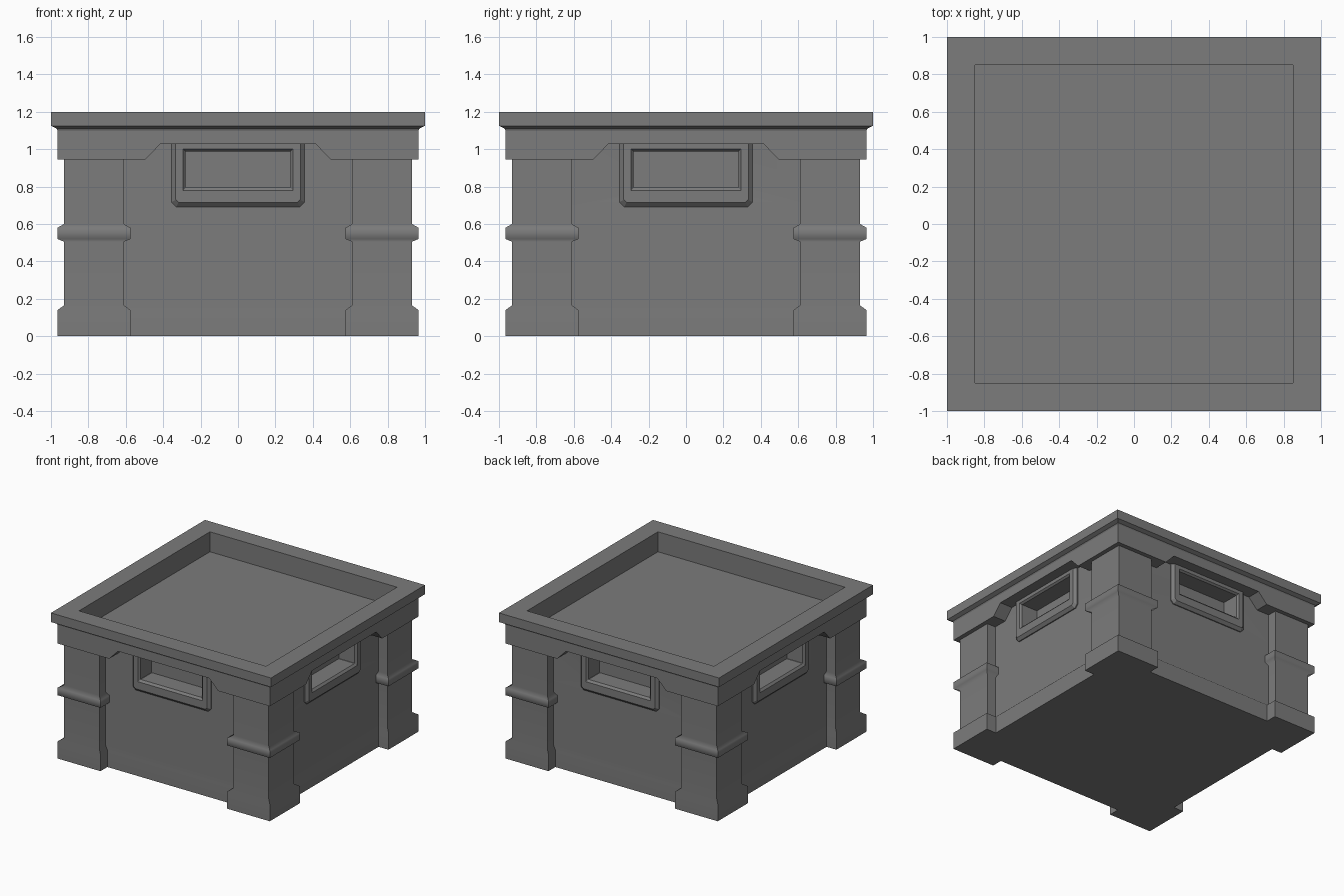
import bpy, bmesh, math
from mathutils import Matrix

cube = bpy.data.objects.get("Cube")
if cube:
    bpy.data.objects.remove(cube, do_unlink=True)

grey = bpy.data.materials.new("dark grey metal")
grey.use_nodes = True
COLOUR = (0.2, 0.2, 0.2, 1)
grey.diffuse_color = COLOUR
grey.node_tree.nodes["Principled BSDF"].inputs["Base Color"].default_value = COLOUR


def loft(name, rings, smooth=30):
    """Closed solid through matching rings of points, capped at both ends."""
    bm = bmesh.new()
    loops = [[bm.verts.new(p) for p in ring] for ring in rings]
    n = len(loops[0])
    for a, b in zip(loops, loops[1:]):
        for i in range(n):
            j = (i + 1) % n
            bm.faces.new((a[i], a[j], b[j], b[i]))
        # Corners running along the loft stay crisp
        for u, v in zip(a, b):
            bm.edges.get((u, v)).smooth = False
    bm.faces.new(loops[0][::-1])
    bm.faces.new(loops[-1])
    bmesh.ops.recalc_face_normals(bm, faces=bm.faces)
    mesh = bpy.data.meshes.new(name)
    bm.to_mesh(mesh)
    bm.free()
    mesh.materials.append(grey)
    obj = bpy.data.objects.new(name, mesh)
    bpy.context.collection.objects.link(obj)
    bpy.ops.object.select_all(action='DESELECT')
    obj.select_set(True)
    bpy.context.view_layer.objects.active = obj
    bpy.ops.object.shade_smooth_by_angle(angle=math.radians(smooth))
    return obj


def square_stack(name, profile, cx=0, cy=0, smooth=30):
    """Square rings from (half width, height) pairs."""
    corners = [(-1, -1), (1, -1), (1, 1), (-1, 1)]
    rings = [[(cx + sx * r, cy + sy * r, z) for sx, sy in corners] for r, z in profile]
    return loft(name, rings, smooth)


def weight_normals(obj):
    """Keep the large faces flat beside small smooth bevels."""
    mod = obj.modifiers.new("weighted_normals", 'WEIGHTED_NORMAL')
    mod.keep_sharp = True
    mod.weight = 60


def frame_ring(half, bottom, top, y, cut):
    """Upright rectangle facing the front with its two lower corners cut."""
    return [(-half, y, top), (-half, y, bottom + cut), (-half + cut, y, bottom),
            (half - cut, y, bottom), (half, y, bottom + cut), (half, y, top)]


# Main body, flared at the foot
WALL = 0.85
body = square_stack("body", [(0.875, 0), (0.875, 0.14), (WALL, 0.165), (WALL, 0.65),
                             (WALL, 1.03)], smooth=65)

# Lid with chamfered lower edge and sunken top
square_stack("lid", [(0.86, 1.031), (0.86, 1.1), (0.965, 1.1), (0.97, 1.11), (1, 1.125),
                     (1, 1.2), (0.85, 1.2), (0.85, 1.036)])

# Corner posts with foot and band
foot, shaft = 0.195, 0.16
post_profile = [(foot, 0), (foot, 0.14), (shaft, 0.165), (shaft, 0.505), (foot, 0.52),
                (foot, 0.58), (shaft, 0.6), (shaft, 0.96)]
for sx, side in ((1, "left"), (-1, "right")):
    for sy, end in ((-1, "front"), (1, "back")):
        post = square_stack(f"{end}_{side}_post", post_profile, sx * 0.77, sy * 0.77, 70)
        weight_normals(post)

# Collar and handle on every side
half_arch = [(0.965, 1.11), (0.965, 0.945), (0.495, 0.945), (0.415, 1.028)]
arch = half_arch + [(-x, z) for x, z in reversed(half_arch)]
FACE = WALL + 0.03
DEPTH = 0.16
for k, side in enumerate(("front", "left", "back", "right")):
    turn = Matrix.Rotation(k * math.pi / 2, 4, 'Z')
    inner_half = 0.852
    outer = [(x, -0.965, z) for x, z in arch]
    inner = [(max(-inner_half, min(inner_half, x)), -inner_half, z) for x, z in arch]
    collar = loft(f"{side}_collar", [outer, inner])
    handle = loft(f"{side}_handle", [
        frame_ring(0.355, 0.692, 1.029, -FACE + DEPTH + 0.02, 0.025),
        frame_ring(0.355, 0.692, 1.029, -FACE + 0.022, 0.025),
        frame_ring(0.333, 0.715, 1.029, -FACE, 0.015),
        frame_ring(0.293, 0.778, 1.0, -FACE, 0.002),
        frame_ring(0.28, 0.795, 0.988, -FACE + 0.015, 0.002),
        frame_ring(0.28, 0.795, 0.988, -FACE + DEPTH, 0.002)])
    cutter = loft(f"{side}_pocket_cutter", [
        frame_ring(0.31, 0.75, 1.01, -WALL - 0.1, 0.01),
        frame_ring(0.31, 0.75, 1.01, -FACE + DEPTH + 0.01, 0.01)])
    for obj in (collar, handle, cutter):
        obj.data.transform(turn)
    cutter.hide_render = True
    cutter.hide_set(True)
    cut = body.modifiers.new(f"{side}_pocket", 'BOOLEAN')
    cut.operation = 'DIFFERENCE'
    cut.solver = 'EXACT'
    cut.object = cutter
weight_normals(body)
